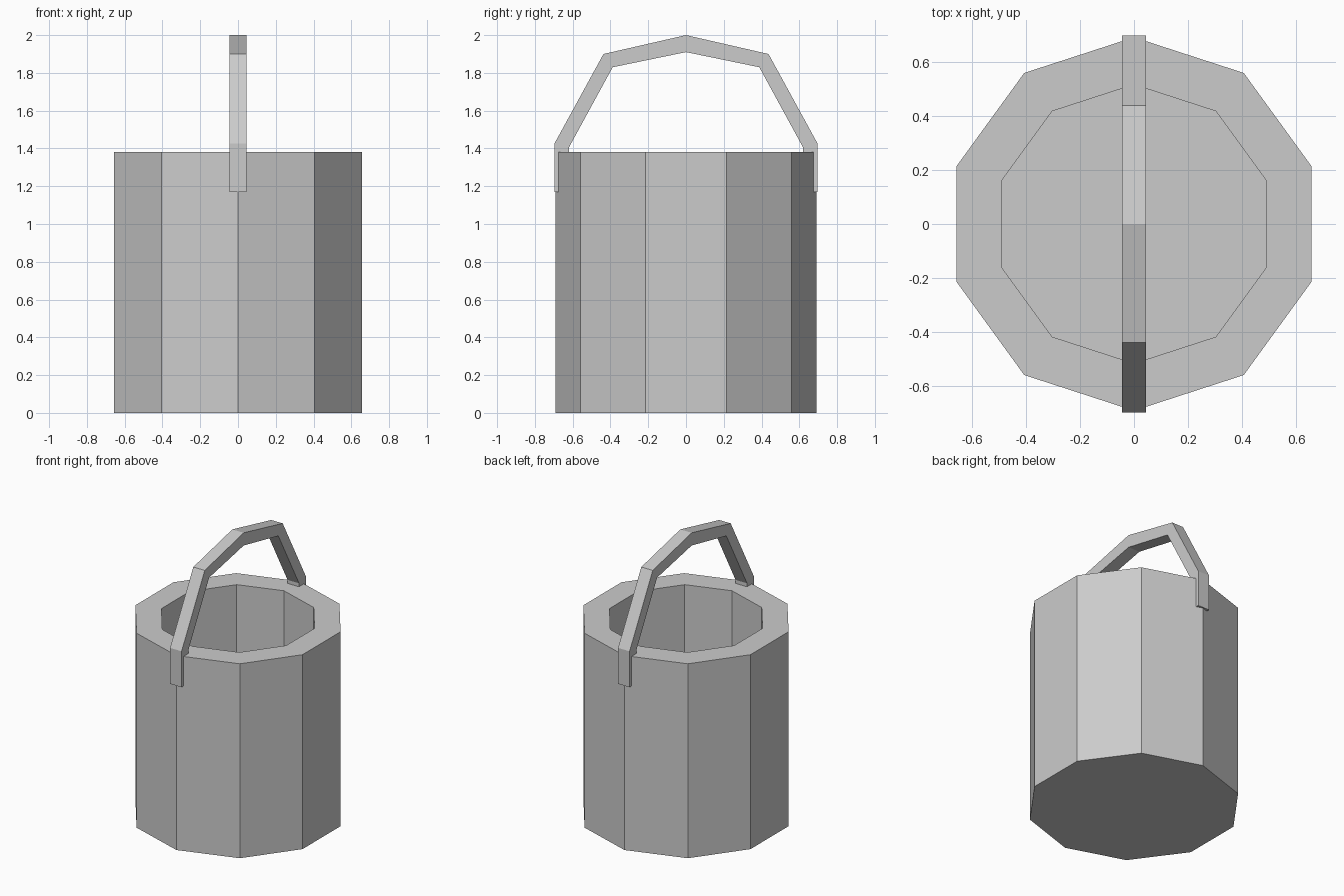
import bpy, bmesh, math

if "Cube" in bpy.data.objects:
    bpy.data.objects.remove(bpy.data.objects["Cube"])

grey = bpy.data.materials.new("plain grey")
grey.diffuse_color = (0.6, 0.6, 0.6, 1)
grey.use_nodes = True
grey.node_tree.nodes["Principled BSDF"].inputs["Base Color"].default_value = grey.diffuse_color

SIDES = 10
HEIGHT, FLOOR = 1.38, 0.17
OUTER, INNER = 0.69, 0.515


def finish(bm, name):
    bmesh.ops.recalc_face_normals(bm, faces=bm.faces)
    mesh = bpy.data.meshes.new(name)
    bm.to_mesh(mesh)
    bm.free()
    mesh.materials.append(grey)
    obj = bpy.data.objects.new(name, mesh)
    bpy.context.collection.objects.link(obj)
    return obj


def ring(bm, radius, z):
    # corners point to the front and back
    step = 2 * math.pi / SIDES
    return [bm.verts.new((radius * math.sin(i * step), radius * math.cos(i * step), z))
            for i in range(SIDES)]


# Bucket: ten-sided hollow shell with a thick wall and floor
bm = bmesh.new()
rings = [ring(bm, r, z) for r, z in
         ((OUTER, 0), (OUTER, HEIGHT), (INNER, HEIGHT), (INNER, FLOOR))]
for a, b in zip(rings, rings[1:]):
    for i in range(SIDES):
        j = (i + 1) % SIDES
        bm.faces.new((a[i], a[j], b[j], b[i]))
bm.faces.new(rings[0])
bm.faces.new(rings[-1])
finish(bm, "bucket")

# Handle: angular arch of square bar, legs sunk into the wall
outer = [(0.697, 1.17), (0.697, 1.425), (0.437, 1.90), (0, 2.0)]
inner = [(0.62, 1.17), (0.62, 1.405), (0.388, 1.83), (0, 1.91)]
HALF = 0.045


def arch(half):
    return half + [(-y, z) for y, z in half[-2::-1]]


bm = bmesh.new()
sections = [[bm.verts.new((x, y, z)) for x, (y, z) in
             ((-HALF, o), (HALF, o), (HALF, i), (-HALF, i))]
            for o, i in zip(arch(outer), arch(inner))]
for a, b in zip(sections, sections[1:]):
    for i in range(4):
        j = (i + 1) % 4
        bm.faces.new((a[i], a[j], b[j], b[i]))
bm.faces.new(sections[0])
bm.faces.new(sections[-1])
finish(bm, "handle")
